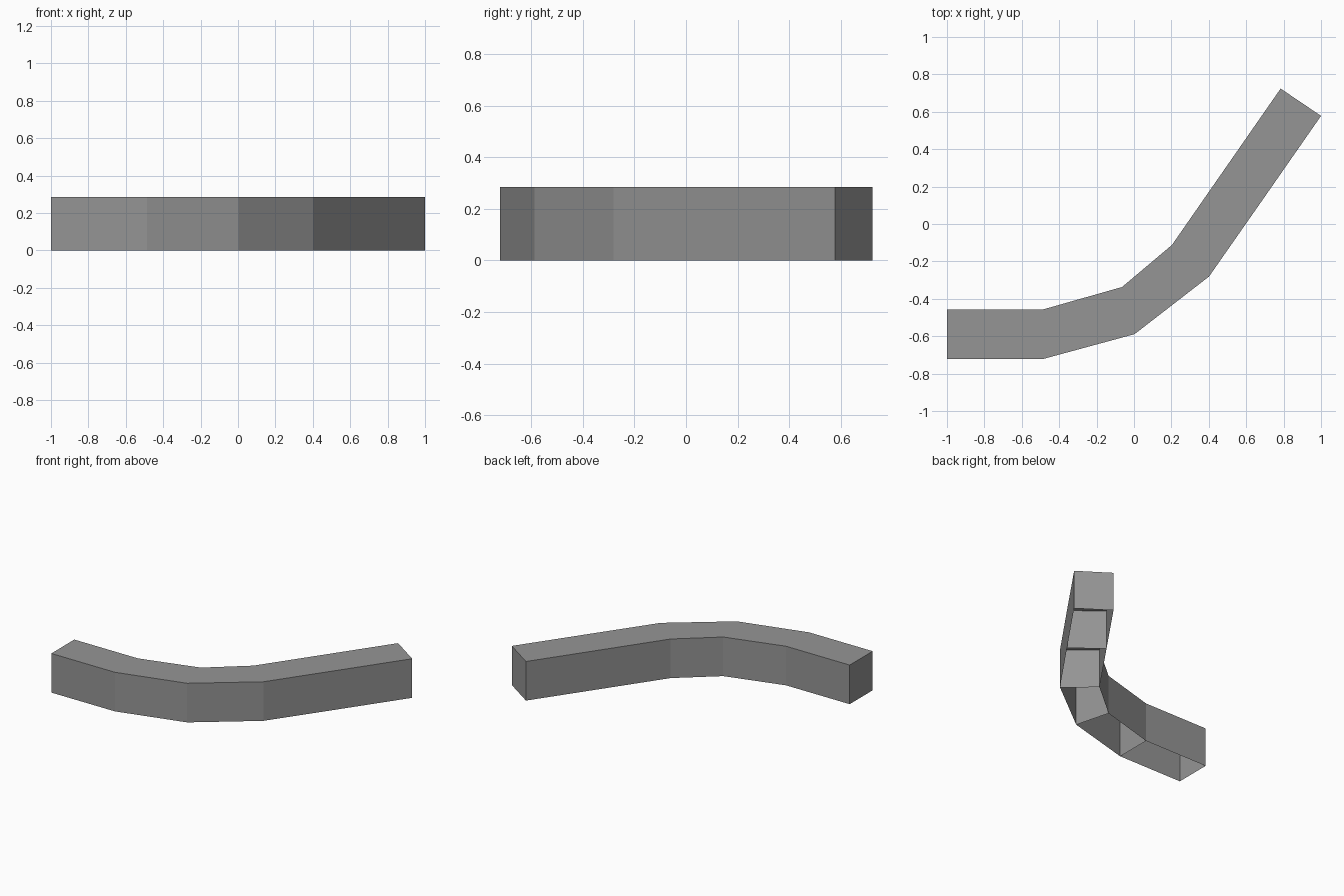
import bpy
import bmesh

cube = bpy.data.objects.get("Cube")
if cube:
    bpy.data.objects.remove(cube, do_unlink=True)

HEIGHT = 0.285

# Plain grey for the whole channel
grey = bpy.data.materials.new("mid_grey")
grey.use_nodes = True
colour = (0.3, 0.3, 0.3, 1.0)
grey.diffuse_color = colour
grey.node_tree.nodes["Principled BSDF"].inputs["Base Color"].default_value = colour

# Plan of the bend: (outer edge, inner edge) at each joint
joints = [
    ((-1.00, -0.722), (-1.00, -0.457)),
    ((-0.487, -0.722), (-0.487, -0.457)),
    ((0.003, -0.589), (-0.064, -0.337)),
    ((0.401, -0.281), (0.203, -0.112)),
    ((0.700, 0.147), (0.494, 0.307)),
    ((1.00, 0.578), (0.784, 0.724)),
]

bm = bmesh.new()

# One upright cross wall per joint, including both ends
rings = []
for outer, inner in joints:
    ring = [bm.verts.new((*p, z)) for p, z in
            ((outer, 0), (inner, 0), (inner, HEIGHT), (outer, HEIGHT))]
    bm.faces.new(ring)
    rings.append(ring)

# Inner side, top and outer side of each section; the underside stays open
for a, b in zip(rings, rings[1:]):
    for i, j in ((1, 2), (2, 3), (3, 0)):
        bm.faces.new((a[i], b[i], b[j], a[j]))

# Face every wall outward; the last end cap points away from the bend
bm.normal_update()
for face in bm.faces:
    if len([v for v in face.verts if v in rings[-1]]) == 4:
        if face.normal.y < 0:
            face.normal_flip()
    elif face.normal.z < -0.5:
        face.normal_flip()
for a, b in zip(rings, rings[1:]):
    centre = sum((v.co for v in a + b), a[0].co * 0) / 8
    for face in bm.faces:
        if all(v in a + b for v in face.verts) and any(v in a for v in face.verts) \
                and any(v in b for v in face.verts):
            if face.normal.dot(face.calc_center_median() - centre) < 0:
                face.normal_flip()

mesh = bpy.data.meshes.new("curved_channel")
bm.to_mesh(mesh)
bm.free()
mesh.materials.append(grey)
channel = bpy.data.objects.new("curved_channel", mesh)
bpy.context.collection.objects.link(channel)
